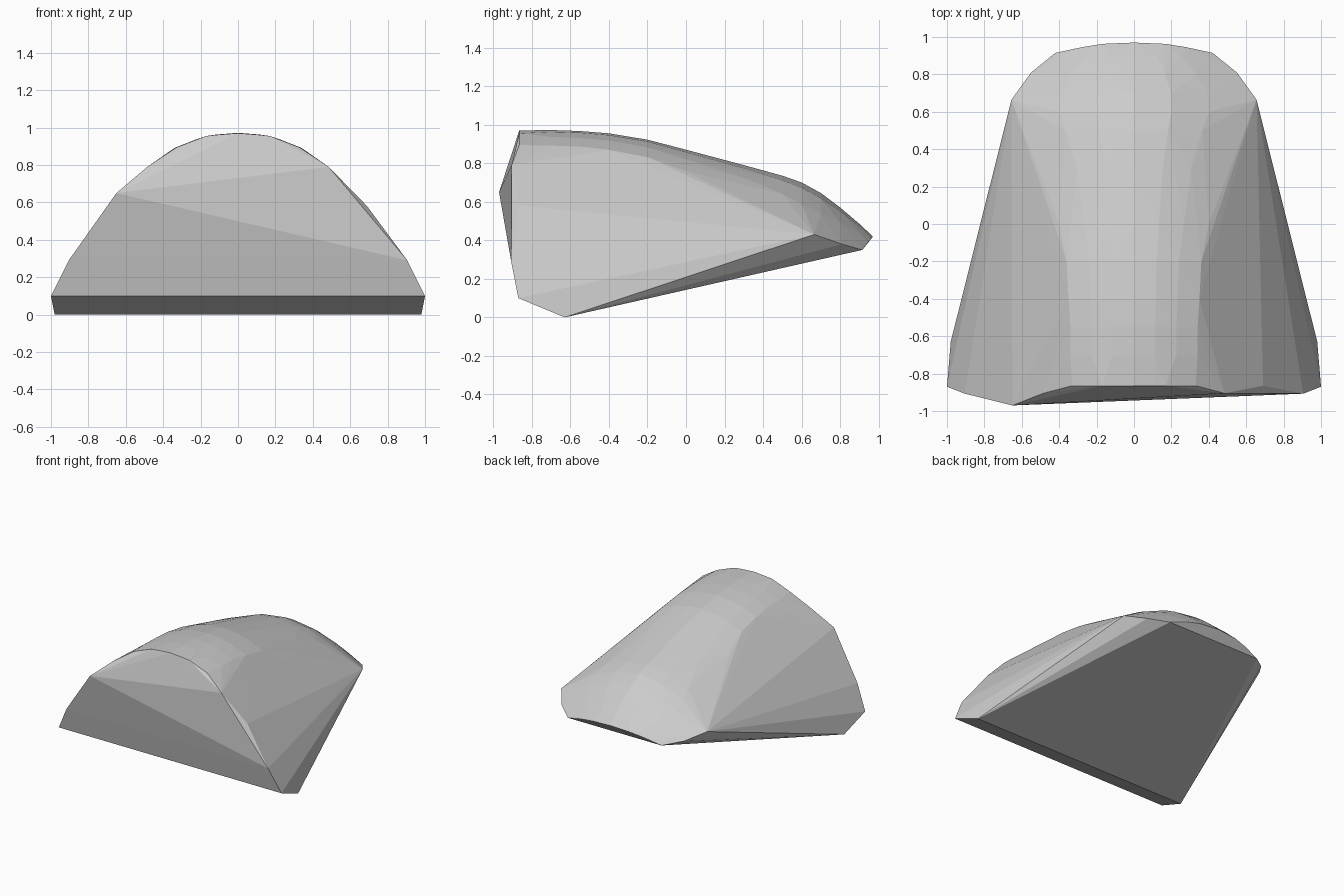
import bpy, bmesh

# Centre-line of the domed top: y, z, half width covered by the arch
spine = [(-0.865, 0.97, 0.33), (-0.7, 0.972, 0.34), (-0.55, 0.967, 0.34),
         (-0.4, 0.955, 0.35), (-0.2, 0.922, 0.36), (0.0, 0.87, 0.40),
         (0.3, 0.79, 0.46), (0.5, 0.735, 0.55), (0.6, 0.70, 0.60),
         (0.7, 0.645, 0.59), (0.8, 0.57, 0.50), (0.9, 0.485, 0.38)]

# Rim and base corners, mirrored across x
corners = [(1.0, -0.87, 0.10), (0.98, -0.63, 0.0), (0.905, -0.907, 0.29),
           (0.485, -0.905, 0.79), (0.33, -0.87, 0.895), (0.17, -0.865, 0.955),
           (0.655, 0.665, 0.43), (0.55, 0.81, 0.38), (0.42, 0.915, 0.35),
           (0.28, 0.945, 0.39), (0.17, 0.963, 0.41)]

# Front and back tips, plus the uneven front cheeks
points = [(0, -0.865, 0.97), (0, 0.97, 0.42),
          (-0.65, -0.97, 0.65), (0.69, -0.865, 0.58)]
points += [(s * x, y, z) for x, y, z in corners for s in (-1, 1)]

# Parabolic arches along the spine
for y, top, half in spine:
    for i in range(-3, 4):
        x = half * i / 3
        points.append((x, y, top - 0.7 * x * x))

# Wrap everything in a convex shell
bm = bmesh.new()
for p in points:
    bm.verts.new(p)
bmesh.ops.remove_doubles(bm, verts=bm.verts[:], dist=0.006)
bmesh.ops.convex_hull(bm, input=bm.verts[:])
bmesh.ops.delete(bm, geom=[v for v in bm.verts if not v.link_faces], context='VERTS')
bmesh.ops.recalc_face_normals(bm, faces=bm.faces[:])

mesh = bpy.data.meshes.new("faceted_shell")
bm.to_mesh(mesh)
bm.free()
shell = bpy.data.objects.new("faceted_shell", mesh)
bpy.context.collection.objects.link(shell)
